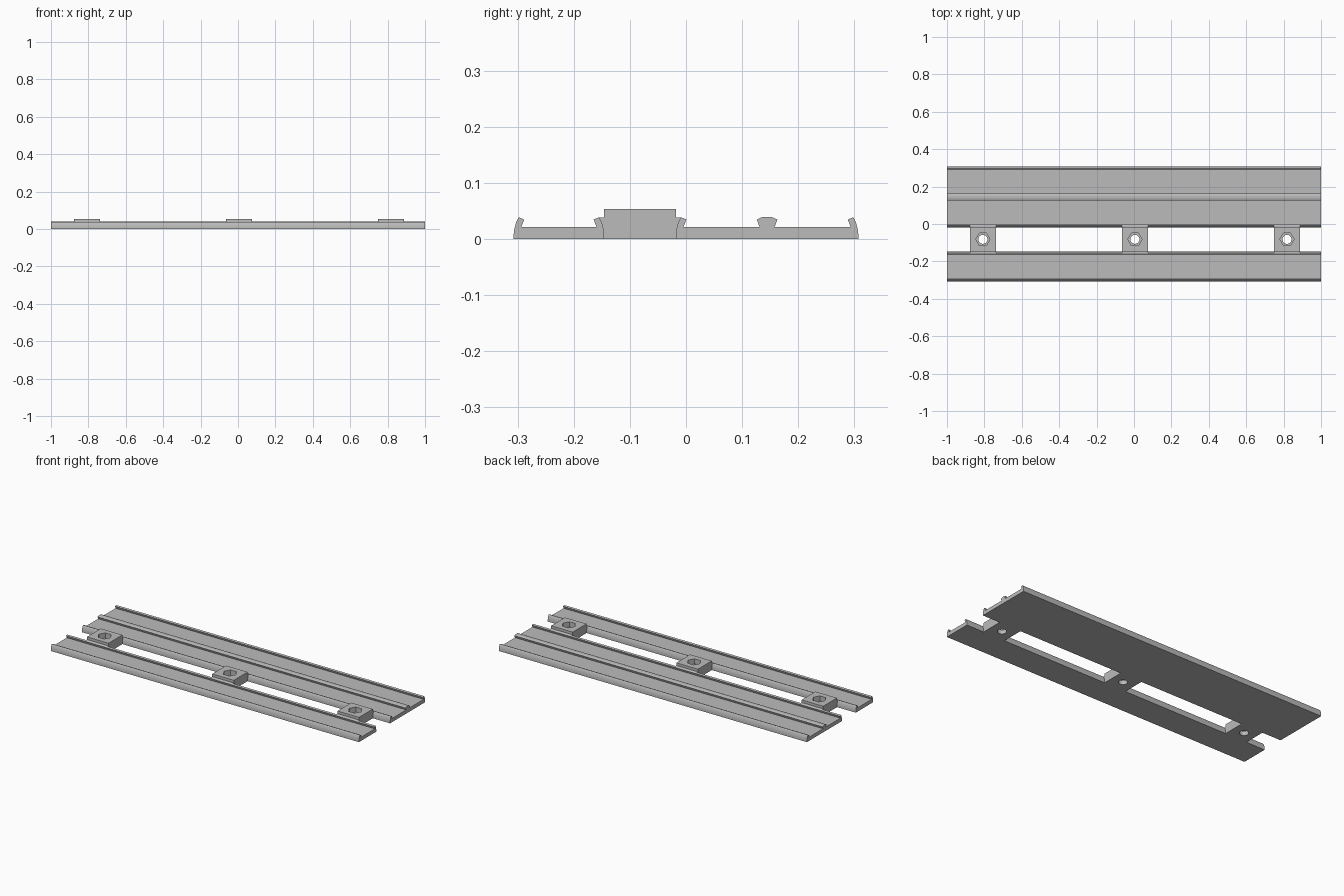
import bpy
import bmesh
from math import radians

cube = bpy.data.objects.get("Cube")
if cube:
    bpy.data.objects.remove(cube, do_unlink=True)

grey = bpy.data.materials.new("plain grey")
grey.use_nodes = True
COLOR = (0.5, 0.5, 0.5, 1)
grey.diffuse_color = COLOR
grey.node_tree.nodes["Principled BSDF"].inputs["Base Color"].default_value = COLOR

FLOOR, LIP_TOP, BLOCK_TOP = 0.022, 0.039, 0.054
# Lip outline as (distance in from the rail edge, height)
LIP_OUT = [(0, 0), (0, 0.010), (0.001, 0.018), (0.003, 0.026),
           (0.0055, 0.033), (0.009, LIP_TOP)]
LIP_IN = [(0.0187, 0.035), (0.0137, FLOOR)]


def mirrored(half, centre):
    """Close a left half outline, given as (y, z), about a centre line."""
    return half + [(2 * centre - y, z) for y, z in reversed(half)]


def extrude(name, outline, x0, x1):
    """Sweep a (y, z) outline along x."""
    bm = bmesh.new()
    face = bm.faces.new([bm.verts.new((x0, y, z)) for y, z in outline])
    swept = bmesh.ops.extrude_face_region(bm, geom=[face])["geom"]
    verts = [v for v in swept if isinstance(v, bmesh.types.BMVert)]
    bmesh.ops.translate(bm, verts=verts, vec=(x1 - x0, 0, 0))
    bmesh.ops.recalc_face_normals(bm, faces=bm.faces)
    mesh = bpy.data.meshes.new(name)
    bm.to_mesh(mesh)
    bm.free()
    mesh.materials.append(grey)
    obj = bpy.data.objects.new(name, mesh)
    bpy.context.collection.objects.link(obj)
    return obj


def activate(obj):
    bpy.ops.object.select_all(action="DESELECT")
    obj.select_set(True)
    bpy.context.view_layer.objects.active = obj


def smooth(obj):
    activate(obj)
    bpy.ops.object.shade_smooth_by_angle(angle=radians(25))


def drill(obj, sides, radius, x, y, z0, z1):
    """Cut an upright prism out of an object."""
    bpy.ops.mesh.primitive_cylinder_add(vertices=sides, radius=radius, depth=z1 - z0,
                                        location=(x, y, (z0 + z1) / 2))
    cutter = bpy.context.object
    cutter.hide_render = True
    if sides == 6:
        cutter.rotation_euler.z = radians(30)
    cutter.data.materials.append(grey)
    mod = obj.modifiers.new("hole", "BOOLEAN")
    mod.operation, mod.solver, mod.object = "DIFFERENCE", "EXACT", cutter
    activate(obj)
    bpy.ops.object.modifier_apply(modifier=mod.name)
    bpy.data.objects.remove(cutter, do_unlink=True)


def rail_half(edge):
    return [(edge + d, z) for d, z in LIP_OUT + LIP_IN]


# Narrow front rail
FRONT, FRONT_IN, BACK_IN, BACK = -0.307, -0.146, -0.018, 0.307
smooth(extrude("front_rail", mirrored(rail_half(FRONT), (FRONT + FRONT_IN) / 2), -1, 1))

# Wide back rail with a flared central ridge
mid = (BACK_IN + BACK) / 2
ridge = [(mid - 0.0135, FLOOR), (mid - 0.0185, 0.035),
         (mid - 0.0095, LIP_TOP), (mid - 0.004, 0.0395)]
smooth(extrude("back_rail", mirrored(rail_half(BACK_IN) + ridge, mid), -1, 1))

# Bridging blocks, each with a round bolt hole and a hexagonal nut recess
block_y = (FRONT_IN + BACK_IN) / 2
block_half = [(FRONT_IN - d, z) for d, z in LIP_OUT]
block_half += [(FRONT_IN, LIP_TOP), (FRONT_IN, BLOCK_TOP)]
for side, offset in (("right", -0.813), ("middle", 0), ("left", 0.813)):
    x = 0.005 + offset
    block = extrude(side + "_block", mirrored(block_half, block_y), x - 0.07, x + 0.07)
    drill(block, 32, 0.024, x, block_y, -0.1, 0.1)
    drill(block, 6, 0.038, x, block_y, 0.024, 0.1)
    smooth(block)
